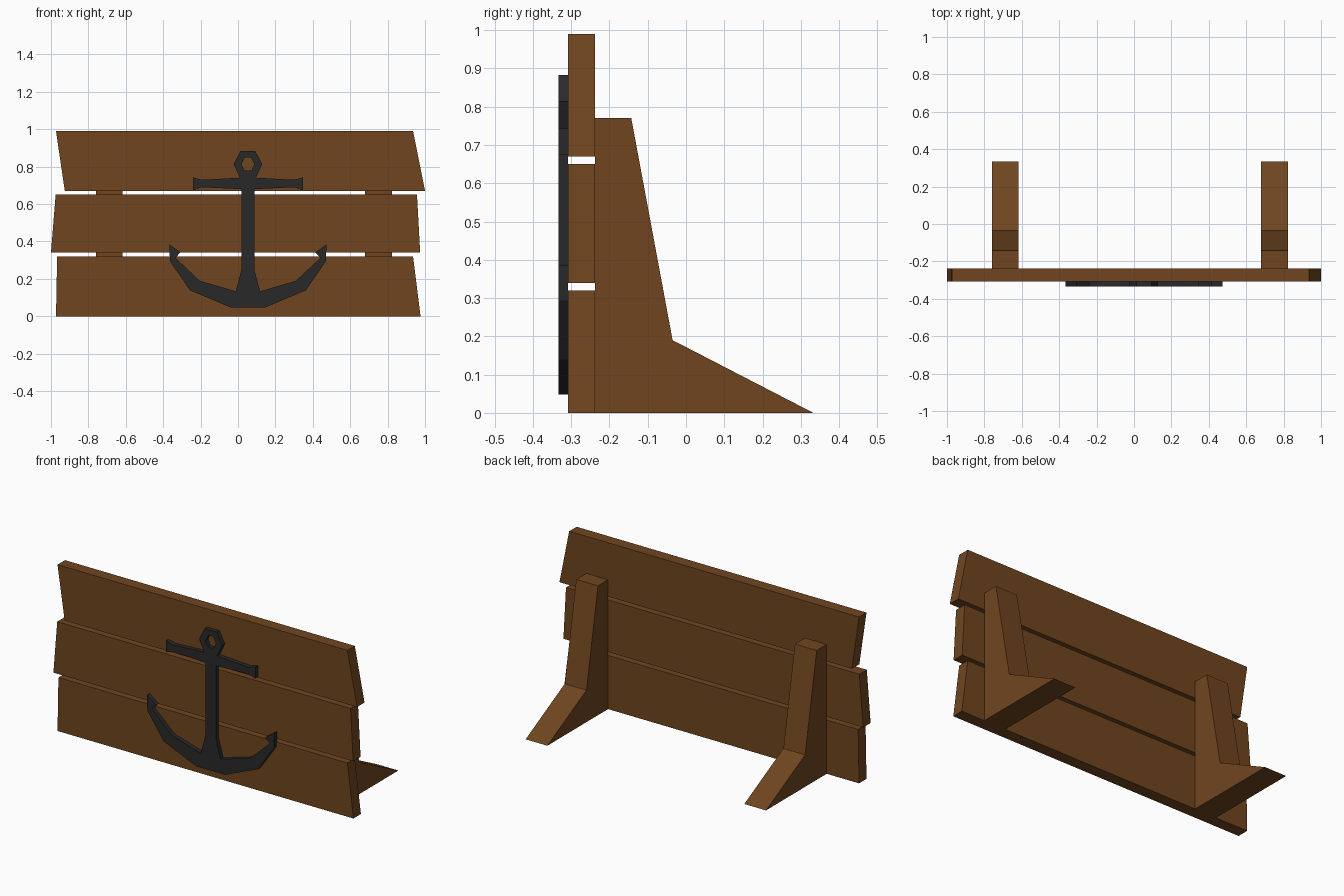
import bpy, bmesh
from mathutils import Vector

if "Cube" in bpy.data.objects:
    bpy.data.objects.remove(bpy.data.objects["Cube"])


def material(name, color):
    m = bpy.data.materials.new(name)
    m.diffuse_color = (*color, 1)
    m.use_nodes = True
    m.node_tree.nodes["Principled BSDF"].inputs["Base Color"].default_value = m.diffuse_color
    return m


wood = material("wood", (0.16, 0.06, 0.014))
iron = material("iron", (0.022, 0.022, 0.022))


def prism(name, points, start, push, mat, open_seam=False):
    """Extrude a flat profile; start maps a 2D point to 3D, push is the extrusion."""
    bm = bmesh.new()
    face = bm.faces.new([bm.verts.new(start(*p)) for p in points])
    ext = bmesh.ops.extrude_face_region(bm, geom=[face], use_keep_orig=True)
    bmesh.ops.translate(bm, vec=Vector(push),
                        verts=[g for g in ext["geom"] if isinstance(g, bmesh.types.BMVert)])
    if open_seam:  # walls on the mirror plane are not needed
        seam = [f for f in bm.faces if all(abs(v.co.x) < 1e-5 for v in f.verts)]
        bmesh.ops.delete(bm, geom=seam, context='FACES')
    bmesh.ops.recalc_face_normals(bm, faces=bm.faces[:])
    me = bpy.data.meshes.new(name)
    bm.to_mesh(me)
    bm.free()
    me.materials.append(mat)
    ob = bpy.data.objects.new(name, me)
    bpy.context.collection.objects.link(ob)
    return ob


FRONT, BACK = -0.308, -0.238

# Three uneven planks: bottom z, top z, bottom x pair, top x pair
planks = {
    "bottom_plank": (0.0, 0.32, (-0.973, 0.976), (-0.967, 0.936)),
    "middle_plank": (0.34, 0.65, (-1.0, 0.974), (-0.975, 0.957)),
    "top_plank": (0.67, 0.99, (-0.926, 1.0), (-0.973, 0.936)),
}
for name, (z0, z1, b, t) in planks.items():
    prism(name, [(b[0], z0), (b[1], z0), (t[1], z1), (t[0], z1)],
          lambda x, z: (x, FRONT, z), (0, BACK - FRONT, 0), wood)

# Two rear support legs
leg = [(BACK, 0), (0.333, 0), (-0.035, 0.19), (-0.143, 0.77), (BACK, 0.77)]
for name, x0 in (("left_leg", -0.76), ("right_leg", 0.68)):
    prism(name, leg, lambda y, z: (x0, y, z), (0.143, 0, 0), wood)

# Anchor: half outline with half of the ring hole, mirrored
half = [(0, 0.883), (0.04, 0.883), (0.076, 0.813), (0.043, 0.741),      # ring
        (0.247, 0.73), (0.294, 0.743), (0.294, 0.674), (0.247, 0.69),   # stock
        (0.035, 0.68), (0.035, 0.246), (0.065, 0.134),                  # shank
        (0.257, 0.19), (0.388, 0.313), (0.36, 0.342), (0.42, 0.385),    # arm, fluke
        (0.417, 0.294), (0.31, 0.139), (0.094, 0.048), (0, 0.048),
        (0, 0.78), (0.019, 0.78), (0.034, 0.813), (0.017, 0.85), (0, 0.85)]
anchor = prism("anchor", half, lambda x, z: (x, -0.333, z), (0, -0.308 + 0.333, 0),
               iron, open_seam=True)
anchor.location.x = 0.053
mirror = anchor.modifiers.new("mirror", 'MIRROR')
mirror.use_clip = True
